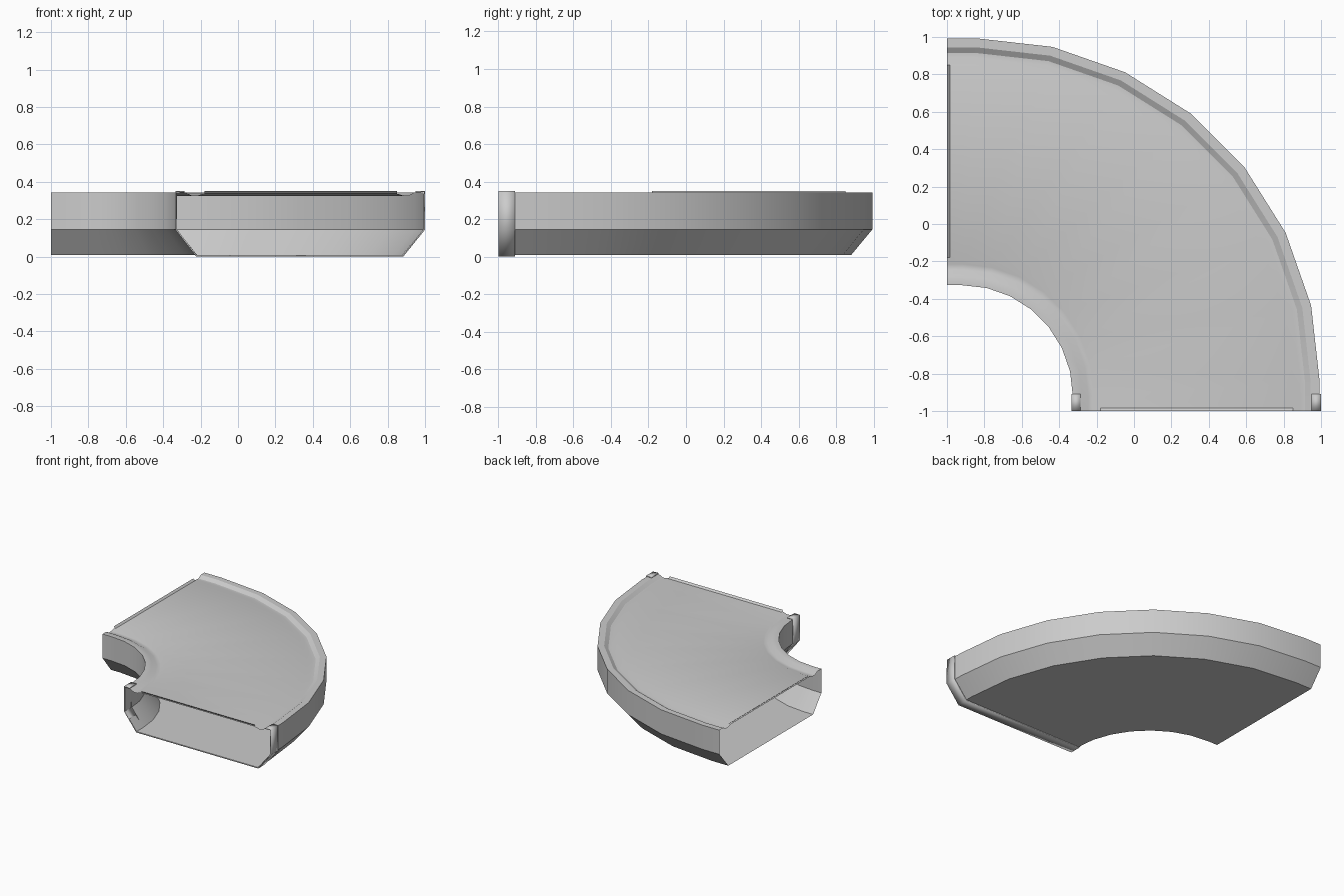
import bpy
import math

old = bpy.data.objects.get("Cube")
if old:
    bpy.data.objects.remove(old, do_unlink=True)

grey = bpy.data.materials.new("plain grey")
grey.use_nodes = True
grey.diffuse_color = (0.6, 0.6, 0.6, 1)
bsdf = next(n for n in grey.node_tree.nodes if n.type == 'BSDF_PRINCIPLED')
bsdf.inputs["Base Color"].default_value = (0.6, 0.6, 0.6, 1)


def loft(name, rows, closed=False):
    """Skin a list of equal-length point rows."""
    n = len(rows[0])
    verts = [p for row in rows for p in row]
    faces = []
    for s in range(len(rows) - 1):
        for j in range(n if closed else n - 1):
            k = (j + 1) % n
            faces.append((s * n + j, (s + 1) * n + j, (s + 1) * n + k, s * n + k))
    mesh = bpy.data.meshes.new(name)
    mesh.from_pydata(verts, [], faces)
    mesh.materials.append(grey)
    obj = bpy.data.objects.new(name, mesh)
    bpy.context.collection.objects.link(obj)
    bpy.ops.object.select_all(action='DESELECT')
    bpy.context.view_layer.objects.active = obj
    obj.select_set(True)
    bpy.ops.object.shade_smooth_by_angle(angle=math.radians(30))
    return obj


# Cross-section of the hollow body: (distance across, height)
LOW, SHOULDER, RIM, GROOVE, DECK = 0.009, 0.145, 0.343, 0.324, 0.336
section = [(-0.22, LOW), (0.88, LOW), (0.993, SHOULDER), (0.993, RIM),
           (0.945, RIM), (0.915, GROOVE), (0.89, GROOVE), (0.85, DECK),
           (-0.18, DECK), (-0.215, GROOVE), (-0.245, GROOVE), (-0.28, RIM),
           (-0.327, RIM), (-0.327, SHOULDER)]


def bend(d, angle):
    """Point on the quarter bend whose outermost reach is d."""
    centre = -0.92 + 0.075 * (d + 0.327) / 1.32
    r = d - centre
    return centre + r * math.cos(angle), centre + r * math.sin(angle)


# Bent body: short straight, seven-sided quarter turn, short straight
STEPS = 7
rows = [[(d, -1, z) for d, z in section]]
for i in range(STEPS + 1):
    a = math.pi / 2 * i / STEPS
    rows.append([(*bend(d, a), z) for d, z in section])
rows.append([(-1, d, z) for d, z in section])
loft("curved_body", rows, closed=True)

# Collar wrapped around the sides and floor of the front opening
wrap = [(-0.285, 0.347), (-0.331, 0.347), (-0.331, SHOULDER), (-0.222, 0.004),
        (0.882, 0.004), (0.996, SHOULDER), (0.996, 0.347), (0.95, 0.347)]
collar = loft("front_collar", [[(d, y, z) for d, z in wrap] for y in (-1, -0.91)])
solid = collar.modifiers.new("thickness", 'SOLIDIFY')
solid.thickness = 0.008
solid.offset = 0

# Thin turned-up lips where the deck meets each opening
edge = [(0.85, 0.35), (-0.18, 0.35)]
for name, swap in (("front_deck_lip", False), ("side_deck_lip", True)):
    pts = [[(d, -1, z) for d, z in edge], [(d, -0.985, DECK) for d, _ in edge]]
    if swap:
        pts = [[(y, d, z) for d, y, z in row] for row in reversed(pts)]
    loft(name, pts)
